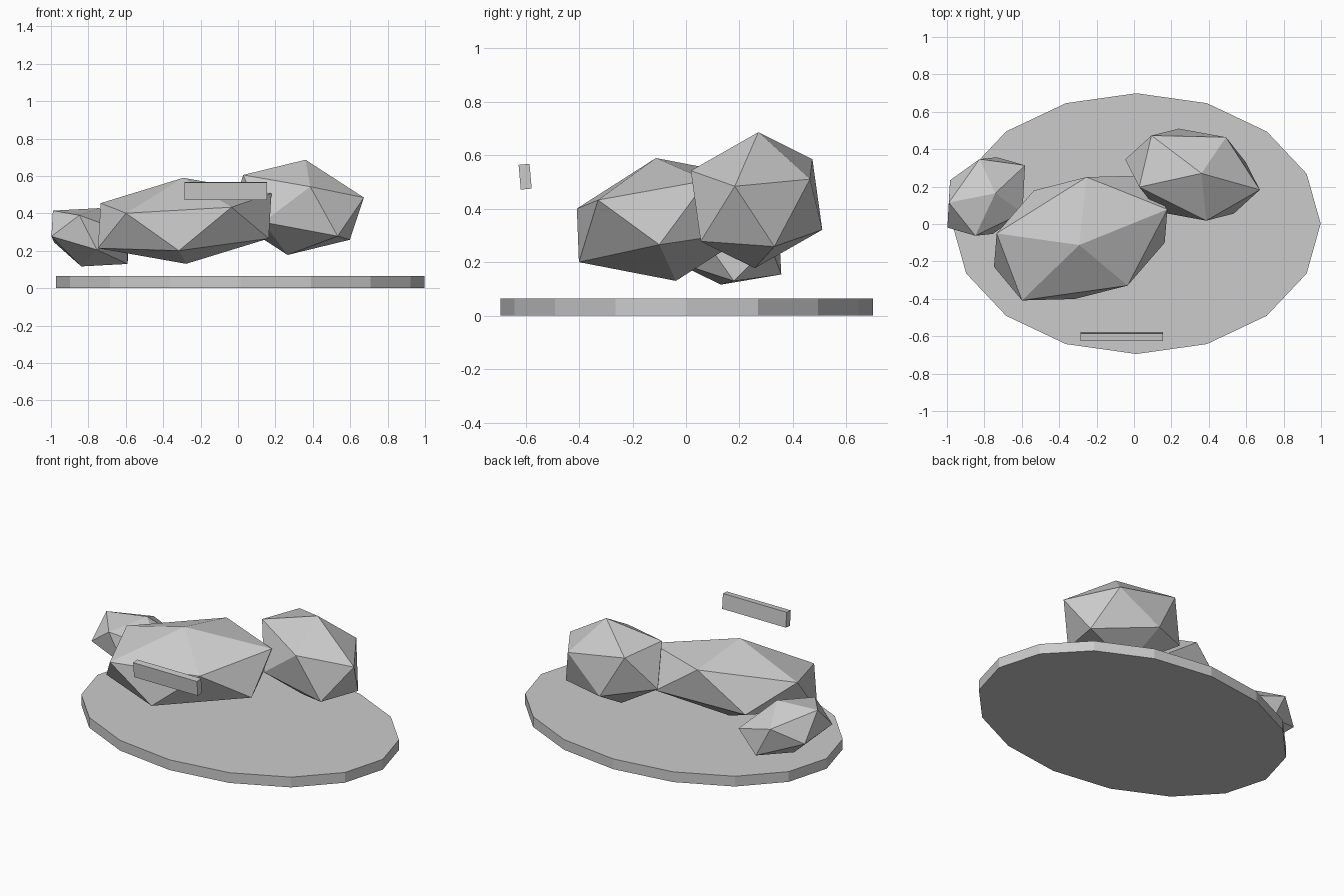
import bpy
from math import radians

if "Cube" in bpy.data.objects:
    bpy.data.objects.remove(bpy.data.objects["Cube"])


def finish(name, scale, rot=(0, 0, 0)):
    ob = bpy.context.object
    ob.name = name
    ob.scale = scale
    ob.rotation_euler = [radians(a) for a in rot]
    return ob


# oval sixteen-sided base slab
bpy.ops.mesh.primitive_cylinder_add(vertices=16, radius=1, depth=1, location=(0.013, 0.002, 0.032))
finish("base", (0.985, 0.697, 0.064))

# stretched, tilted twenty-faced boulders: name, centre, radii, rotation
rocks = [
    ("large_rock", (-0.285, -0.075, 0.36), (0.558, 0.368, 0.233), (8, -5, 20)),
    ("right_rock", (0.313, 0.264, 0.432), (0.396, 0.270, 0.259), (-4, 10, -14)),
    ("left_rock", (-0.79, 0.147, 0.272), (0.286, 0.217, 0.164), (6.5, 17, 40.5)),
]
for name, centre, radii, rot in rocks:
    bpy.ops.mesh.primitive_ico_sphere_add(subdivisions=1, radius=1, location=centre)
    finish(name, radii, rot)

# small tilted plaque floating in front
bpy.ops.mesh.primitive_cube_add(size=1, location=(-0.065, -0.602, 0.52))
finish("plaque", (0.44, 0.041, 0.093), (5, 0, 0))
